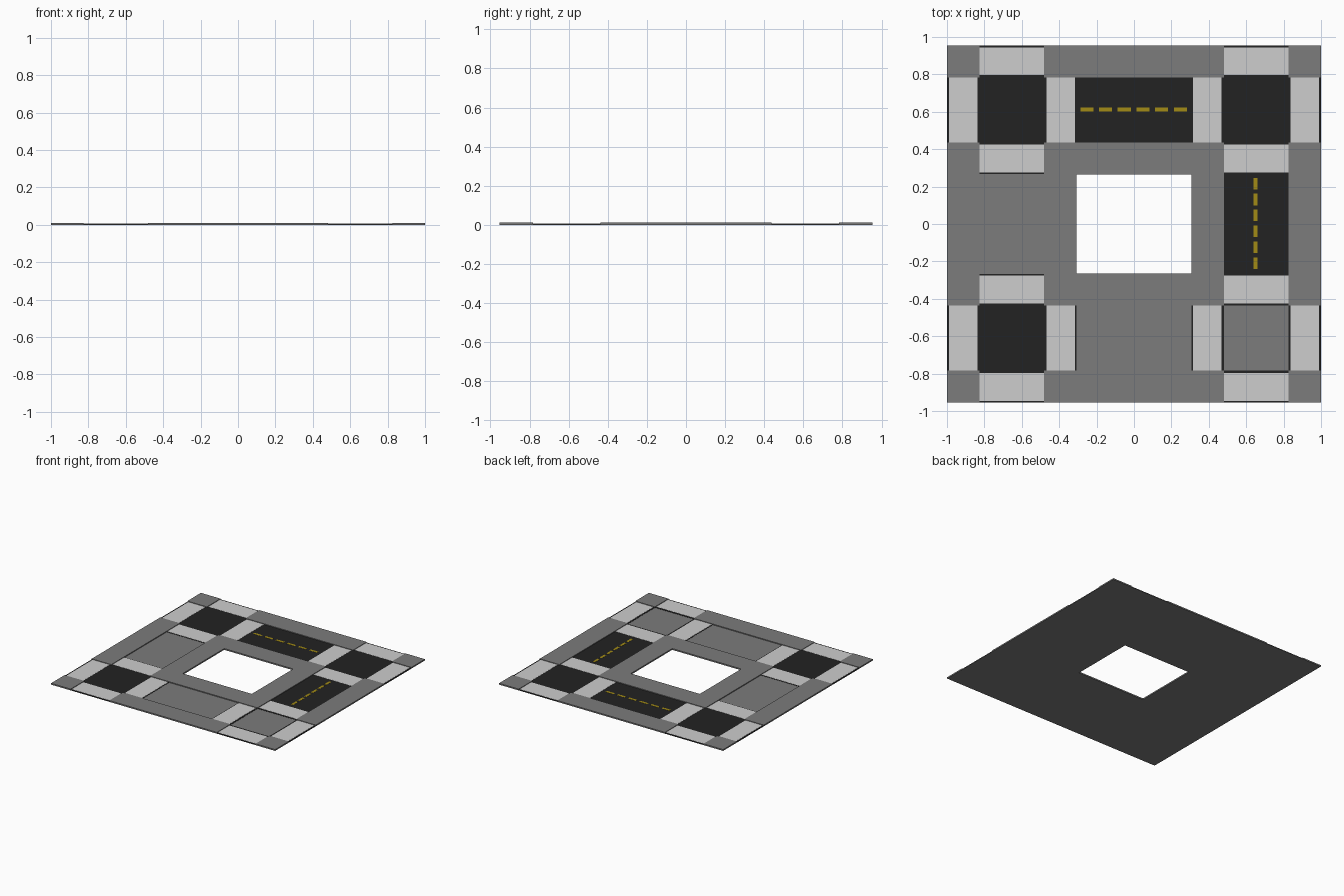
import bpy, bmesh

if "Cube" in bpy.data.objects:
    bpy.data.objects.remove(bpy.data.objects["Cube"])

# Key plan dimensions
OX, OY = 1.0, 0.955          # outer edge
RX0, RX1 = 0.48, 0.825       # side roads, inner and outer kerb
RY0, RY1 = 0.437, 0.782      # front/back roads, inner and outer kerb
HX, HY = 0.308, 0.264        # central opening
Z_BASE, Z_ROAD, Z_CROSS, Z_WALK = 0.004, 0.0055, 0.0065, 0.011


def material(name, r, g, b):
    m = bpy.data.materials.new(name)
    m.diffuse_color = (r, g, b, 1)
    m.use_nodes = True
    m.node_tree.nodes["Principled BSDF"].inputs["Base Color"].default_value = m.diffuse_color
    return m


GREY = material("pavement_grey", 0.20, 0.20, 0.20)
BLACK = material("asphalt_black", 0.016, 0.016, 0.016)
WHITE = material("crossing_white", 0.61, 0.61, 0.61)
YELLOW = material("lane_yellow", 0.36, 0.26, 0.008)


def finish(name, bm, mat):
    bmesh.ops.recalc_face_normals(bm, faces=bm.faces)
    me = bpy.data.meshes.new(name)
    bm.to_mesh(me)
    bm.free()
    me.materials.append(mat)
    ob = bpy.data.objects.new(name, me)
    bpy.context.collection.objects.link(ob)
    return ob


def plates(name, rects, z0, z1, mat):
    """One object made of flat boxes, each given as (x0, x1, y0, y1)."""
    bm = bmesh.new()
    for x0, x1, y0, y1 in rects:
        vs = bmesh.ops.create_cube(bm, size=1)["verts"]
        for v in vs:
            v.co.x = x1 if v.co.x > 0 else x0
            v.co.y = y1 if v.co.y > 0 else y0
            v.co.z = z1 if v.co.z > 0 else z0
    return finish(name, bm, mat)


def frame(name, ax, ay, bx, by, z0, z1, mat):
    """Rectangular slab with a rectangular opening."""
    bm = bmesh.new()
    corners = [(-1, -1), (1, -1), (1, 1), (-1, 1)]
    loops = [[bm.verts.new((sx * w, sy * d, z)) for sx, sy in corners]
             for w, d, z in ((ax, ay, z0), (ax, ay, z1), (bx, by, z1), (bx, by, z0))]
    for k in range(4):
        a, b = loops[k], loops[(k + 1) % 4]
        for i in range(4):
            j = (i + 1) % 4
            bm.faces.new((a[i], a[j], b[j], b[i]))
    return finish(name, bm, mat)


def flip(lo, hi, s):
    return (lo, hi) if s > 0 else (-hi, -lo)


# Base slab and raised pavement ring round the opening
frame("base_slab", OX, OY, HX, HY, 0, Z_BASE, GREY)
frame("inner_pavement", RX0, RY0, HX, HY, Z_BASE, Z_WALK, GREY)

# Raised pavements along the outside: four sides and four corners
walks = []
for s in (-1, 1):
    walks.append((-RX0, RX0, *flip(RY1, OY, s)))
    walks.append((*flip(RX1, OX, s), -RY0, RY0))
    for t in (-1, 1):
        walks.append((*flip(RX1, OX, s), *flip(RY1, OY, t)))
plates("outer_pavements", walks, Z_BASE, Z_WALK, GREY)

# Crossings on all four arms of each junction, on black strips
strips, crossings = [], []
for s in (-1, 1):
    for t in (-1, 1):
        rx, ry = flip(RX0, RX1, s), flip(RY0, RY1, t)
        strips += [(*flip(RX1, OX, s), *ry), (*flip(HX, RX0, s), *ry),
                   (*rx, *flip(RY1, OY, t)), (*rx, *flip(0.268, RY0, t))]
        crossings += [(*flip(0.838, 0.989, s), *ry), (*flip(0.315, 0.467, s), *ry),
                      (*rx, *flip(0.797, 0.945, t)), (*rx, *flip(0.275, 0.424, t))]
plates("crossing_strips", strips, Z_BASE, Z_ROAD, BLACK)
plates("crossings", crossings, Z_ROAD, Z_CROSS, WHITE)

# Asphalt: three junctions and two road sections (the rest is bare slab)
plates("junctions", [(*flip(RX0, RX1, s), *flip(RY0, RY1, t))
                     for s, t in ((-1, 1), (1, 1), (-1, -1))], Z_BASE, Z_ROAD, BLACK)
plates("road_sections", [(-HX, HX, RY0, RY1), (RX0, RX1, -0.268, 0.268)],
       Z_BASE, Z_ROAD, BLACK)

# Dashed centre lines
plates("back_lane_dashes", [(-0.287 + 0.1 * i, -0.217 + 0.1 * i, 0.602, 0.622)
                            for i in range(6)], Z_ROAD, Z_CROSS, YELLOW)
plates("side_lane_dashes", [(0.64, 0.66, -0.24 + 0.085 * i, -0.178 + 0.085 * i)
                            for i in range(6)], Z_ROAD, Z_CROSS, YELLOW)
